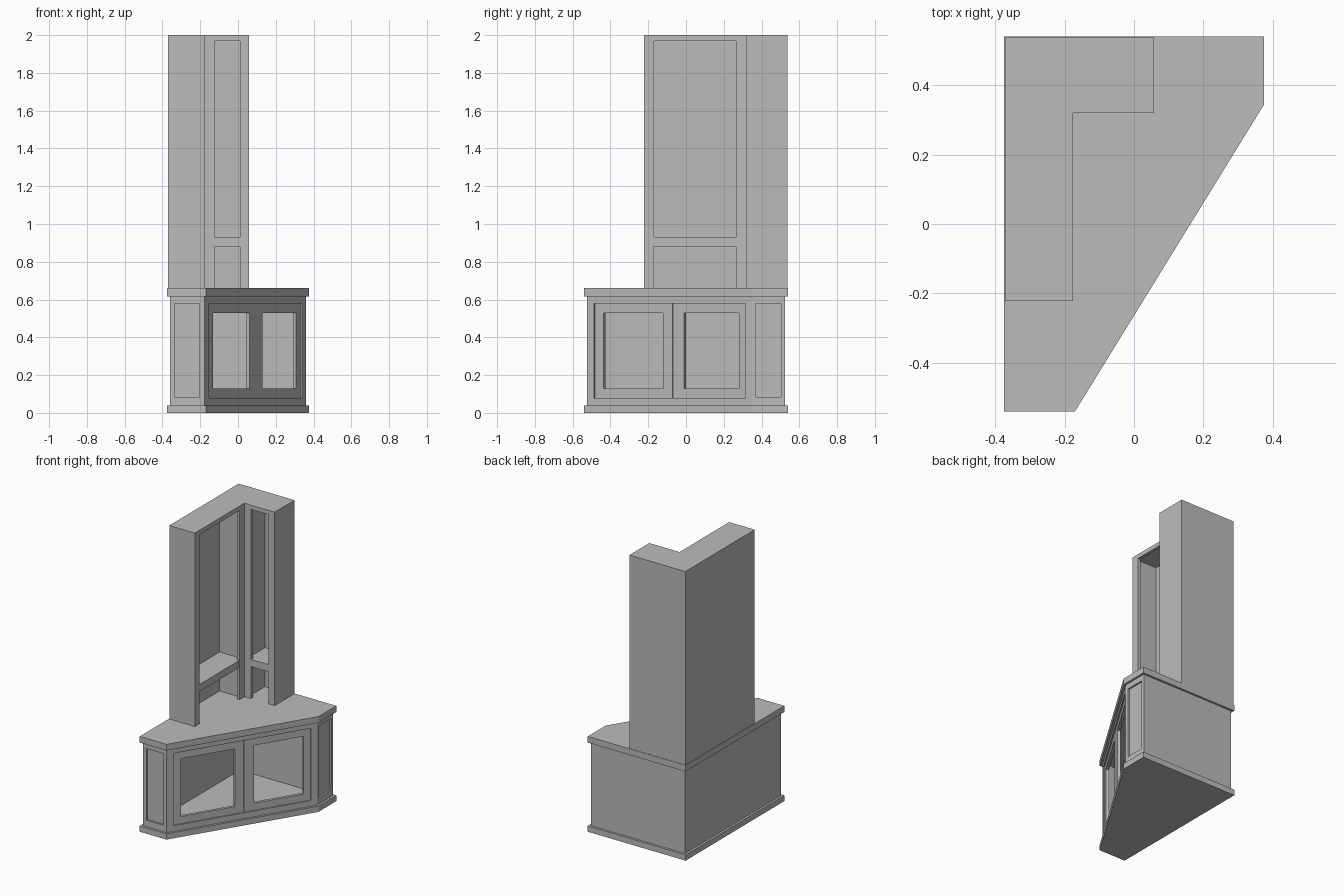
import bpy
import bmesh
from mathutils import Vector

cube = bpy.data.objects.get("Cube")
if cube:
    bpy.data.objects.remove(cube, do_unlink=True)

grey = bpy.data.materials.new("plain_grey")
grey.use_nodes = True
grey.diffuse_color = (0.5, 0.5, 0.5, 1)
grey.node_tree.nodes["Principled BSDF"].inputs["Base Color"].default_value = grey.diffuse_color


def prism(name, outline, z0, z1):
    """Extrude a counter-clockwise floor outline from z0 to z1."""
    bm = bmesh.new()
    low = [bm.verts.new((x, y, z0)) for x, y in outline]
    high = [bm.verts.new((x, y, z1)) for x, y in outline]
    bm.faces.new(low[::-1])
    bm.faces.new(high)
    for i in range(len(low)):
        j = (i + 1) % len(low)
        bm.faces.new((low[i], low[j], high[j], high[i]))
    bmesh.ops.recalc_face_normals(bm, faces=bm.faces)
    mesh = bpy.data.meshes.new(name)
    bm.to_mesh(mesh)
    bm.free()
    mesh.materials.append(grey)
    obj = bpy.data.objects.new(name, mesh)
    bpy.context.collection.objects.link(obj)
    return obj


def carve(obj, outline, z0, z1):
    """Cut a prism-shaped hollow out of an object."""
    cutter = prism("cutter", outline, z0, z1)
    cutter.hide_render = True
    mod = obj.modifiers.new("hollow", 'BOOLEAN')
    mod.operation = 'DIFFERENCE'
    mod.solver = 'EXACT'
    mod.object = cutter
    bpy.context.view_layer.objects.active = obj
    bpy.ops.object.modifier_apply(modifier=mod.name)
    bpy.data.objects.remove(cutter, do_unlink=True)


def inset(outline, dist):
    """Move every side of a counter-clockwise convex outline inward."""
    pts = [Vector(p) for p in outline]
    result = []
    for i, p in enumerate(pts):
        d1 = (p - pts[i - 1]).normalized()
        d2 = (pts[(i + 1) % len(pts)] - p).normalized()
        n1, n2 = Vector((-d1.y, d1.x)), Vector((-d2.y, d2.x))
        result.append(p + (n1 + n2) * dist / (1 + n1.dot(n2)))
    return result


def strip(a, b, u0, u1, d0, d1):
    """Footprint along wall a-b, from u0 to u1, between depths d0 and d1."""
    a, b = Vector(a), Vector(b)
    t = (b - a).normalized()
    n = Vector((-t.y, t.x))
    return [a + t * u + n * d for u, d in ((u0, d0), (u1, d0), (u1, d1), (u0, d1))]


def box(x0, x1, y0, y1):
    return [(x0, y0), (x1, y0), (x1, y1), (x0, y1)]


PLINTH, BODY, COUNTER, TOP = 0.04, 0.617, 0.66, 2.0
plan = [(-0.375, -0.54), (-0.17, -0.54), (0.375, 0.345), (0.375, 0.54), (-0.375, 0.54)]

# Plinth and counter slabs
prism("plinth", plan, 0, PLINTH)
prism("counter_top", plan, BODY, COUNTER)

# Hollow cabinet with recessed end panels and a wide diagonal opening
shell = inset(plan, 0.015)
cabinet = prism("cabinet_body", shell, PLINTH, BODY)
carve(cabinet, inset(plan, 0.04), PLINTH - 0.02, BODY + 0.02)
carve(cabinet, strip(shell[1], shell[2], 0.045, 0.985, -0.03, 0.05), 0.08, 0.58)
for i, u0, u1 in ((0, 0.025, 0.155), (2, 0.02, 0.155)):
    carve(cabinet, strip(shell[i], shell[i + 1], u0, u1, -0.03, 0.012), 0.085, 0.58)

# Pair of open framed doors
doors = (("right_door", 0.045, 0.528, 0.10, 0.47), ("left_door", 0.531, 0.985, 0.60, 0.94))
for name, u0, u1, w0, w1 in doors:
    door = prism(name, strip(shell[1], shell[2], u0, u1, 0.008, 0.028), 0.08, 0.58)
    carve(door, strip(shell[1], shell[2], w0, w1, -0.03, 0.06), 0.13, 0.53)

# L-shaped tower with two hollow wings
tower = prism("tower", [(-0.371, -0.222), (-0.175, -0.222), (-0.175, 0.32),
                        (0.057, 0.32), (0.057, 0.537), (-0.371, 0.537)], COUNTER, TOP)
wings = (("side_shelf", box(-0.351, -0.195, -0.202, 0.30), box(-0.21, -0.15, -0.17, 0.265)),
         ("back_shelf", box(-0.155, 0.037, 0.34, 0.517), box(-0.125, 0.01, 0.30, 0.36)))
for name, cavity, opening in wings:
    carve(tower, cavity, COUNTER - 0.02, 1.98)
    carve(tower, opening, COUNTER - 0.02, 1.97)
    prism(name, cavity, 0.88, 0.93)

# Shelf lips filling the openings
prism("side_shelf_lip", box(-0.196, -0.178, -0.17, 0.265), 0.88, 0.93)
prism("back_shelf_lip", box(-0.125, 0.01, 0.323, 0.341), 0.88, 0.93)
